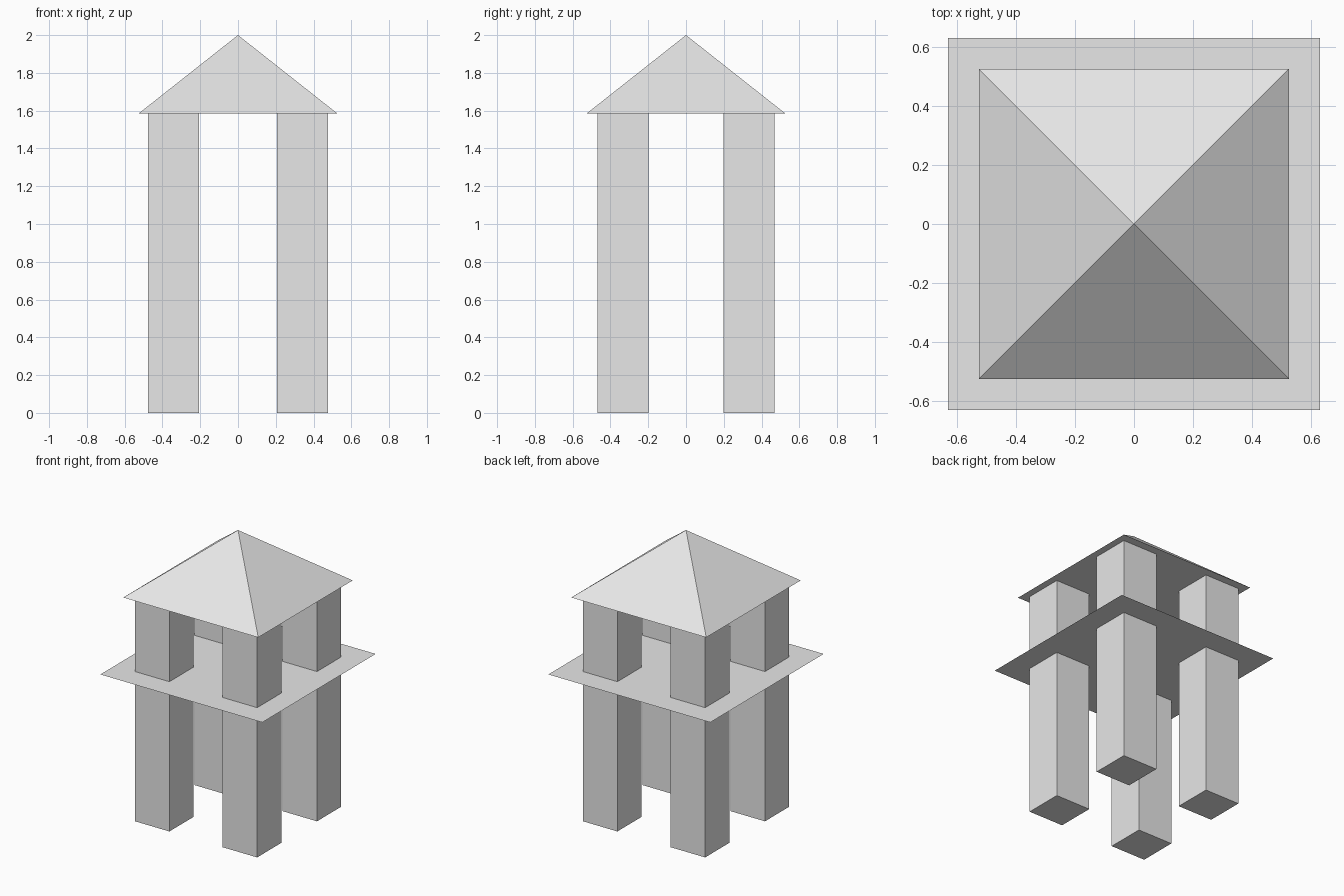
import bpy
import bmesh
from mathutils import Matrix, Vector

cube = bpy.data.objects.get("Cube")
if cube:
    bpy.data.objects.remove(cube, do_unlink=True)

# Single plain grey
grey = bpy.data.materials.new("light_grey")
grey.use_nodes = True
colour = (0.8, 0.8, 0.8, 1.0)
grey.diffuse_color = colour
grey.node_tree.nodes["Principled BSDF"].inputs["Base Color"].default_value = colour

EAVES = 1.585
PEAK = 2.0
DECK_Z = 1.055


def add_part(name, bm):
    bmesh.ops.recalc_face_normals(bm, faces=bm.faces)
    mesh = bpy.data.meshes.new(name)
    bm.to_mesh(mesh)
    bm.free()
    mesh.materials.append(grey)
    obj = bpy.data.objects.new(name, mesh)
    bpy.context.scene.collection.objects.link(obj)
    return obj


# Four square pillars running from the ground to the eaves
for y, end in ((-0.333, "front"), (0.333, "back")):
    for x, side in ((-0.342, "right"), (0.342, "left")):
        bm = bmesh.new()
        place = Matrix.Translation((x, y, EAVES / 2)) @ Matrix.Diagonal((0.27, 0.27, EAVES, 1))
        bmesh.ops.create_cube(bm, size=1, matrix=place)
        add_part(f"{end}_{side}_pillar", bm)

# Thin deck: one flat sheet facing up
bm = bmesh.new()
bmesh.ops.create_grid(bm, x_segments=1, y_segments=1, size=0.631,
                      matrix=Matrix.Translation((0, 0, DECK_Z)))
deck = add_part("deck", bm)
if deck.data.polygons[0].normal.z < 0:
    deck.data.flip_normals()

# Pyramid roof with a closed underside
bm = bmesh.new()
half = 0.526
base = [bm.verts.new(Vector((sx * half, sy * half, EAVES)))
        for sx, sy in ((-1, -1), (1, -1), (1, 1), (-1, 1))]
apex = bm.verts.new((0, 0, PEAK))
bm.faces.new(base[::-1])
for i in range(4):
    bm.faces.new((base[i], base[(i + 1) % 4], apex))
add_part("roof", bm)
